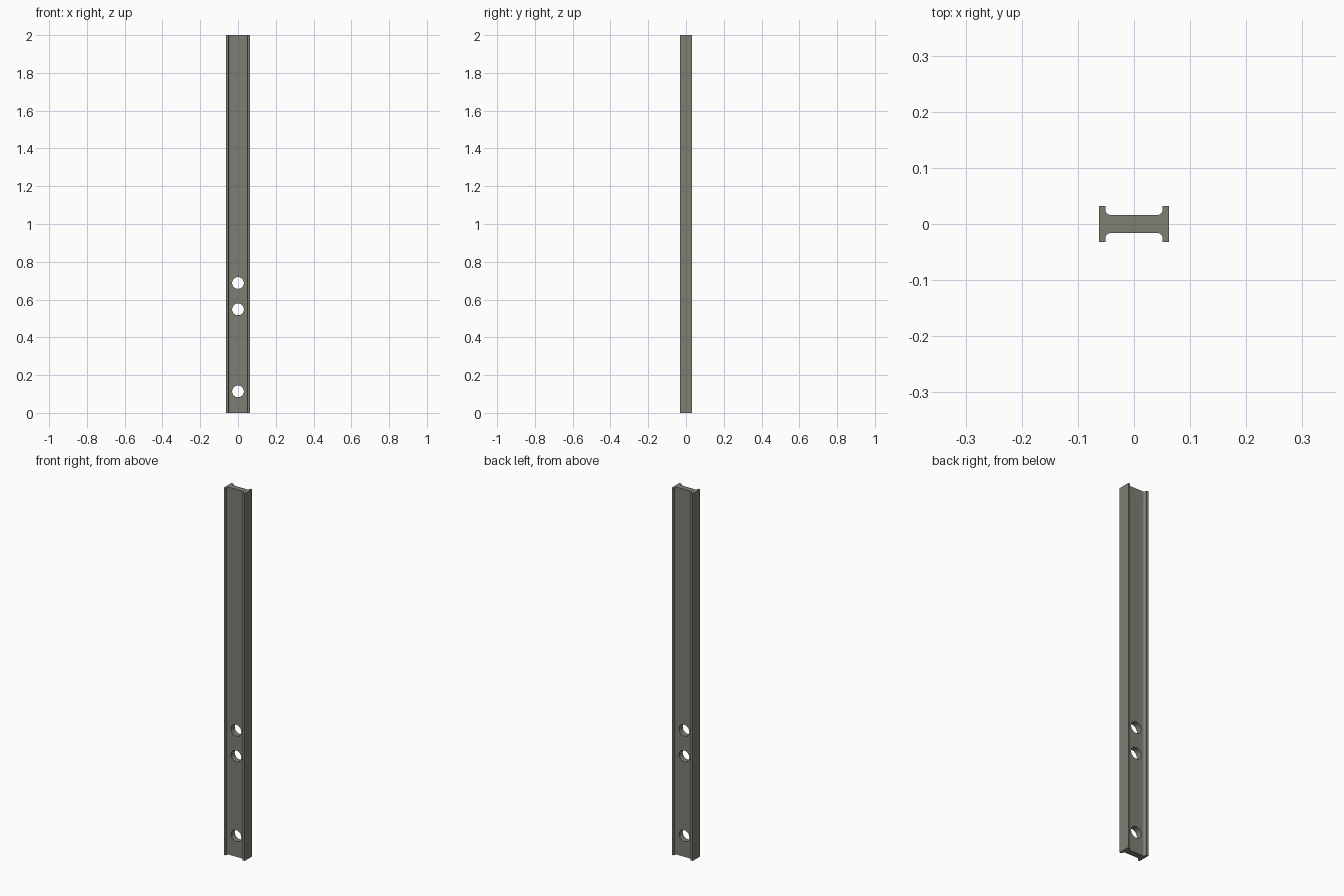
import bpy, bmesh, math

if "Cube" in bpy.data.objects:
    bpy.data.objects.remove(bpy.data.objects["Cube"])

HEIGHT = 2.0
HALF_W, HALF_D = 0.0625, 0.032      # outer half width / flange half depth
FLANGE_X, WEB_Y, FILLET = 0.051, 0.016, 0.010
HOLES = (0.114, 0.548, 0.688, 1.886)
HOLE_R = 0.031

steel = bpy.data.materials.new("warm_grey_steel")
steel.diffuse_color = (0.21, 0.21, 0.175, 1)
steel.use_nodes = True
steel.node_tree.nodes["Principled BSDF"].inputs["Base Color"].default_value = steel.diffuse_color


def make_object(name, bm):
    bmesh.ops.recalc_face_normals(bm, faces=bm.faces)
    mesh = bpy.data.meshes.new(name)
    bm.to_mesh(mesh)
    bm.free()
    mesh.materials.append(steel)
    obj = bpy.data.objects.new(name, mesh)
    bpy.context.collection.objects.link(obj)
    return obj


# One quarter of the I-section: flange corner, then fillet down to the web
quarter = [(HALF_W, HALF_D), (FLANGE_X, HALF_D)]
for i in range(7):
    a = math.radians(90 * i / 6)
    quarter.append((FLANGE_X - FILLET + FILLET * math.cos(a),
                    WEB_Y + FILLET - FILLET * math.sin(a)))

# Mirror the quarter into the full outline
half = quarter + [(-x, y) for x, y in reversed(quarter)]
outline = half + [(x, -y) for x, y in reversed(half)]

# Beam: extruded section
bm = bmesh.new()
face = bm.faces.new([bm.verts.new((x, y, 0)) for x, y in outline])
ext = bmesh.ops.extrude_face_region(bm, geom=[face], use_keep_orig=True)
top = [g for g in ext["geom"] if isinstance(g, bmesh.types.BMVert)]
bmesh.ops.translate(bm, verts=top, vec=(0, 0, HEIGHT))
beam = make_object("i_beam_post", bm)

# Cutter: round bolt holes through the web
bm = bmesh.new()
for z in HOLES:
    made = bmesh.ops.create_cone(bm, cap_ends=True, segments=32, radius1=HOLE_R,
                                 radius2=HOLE_R, depth=0.2)["verts"]
    for v in made:
        x, y, h = v.co
        v.co = (x, h, y + z)
cutter = make_object("hole_cutter", bm)
cutter.hide_render = True

cut = beam.modifiers.new("bolt_holes", "BOOLEAN")
cut.operation, cut.solver, cut.object = "DIFFERENCE", "EXACT", cutter
bpy.context.view_layer.objects.active = beam
beam.select_set(True)
bpy.ops.object.modifier_apply(modifier=cut.name)
bpy.data.objects.remove(cutter)
bpy.ops.object.shade_smooth_by_angle(angle=math.radians(30))
